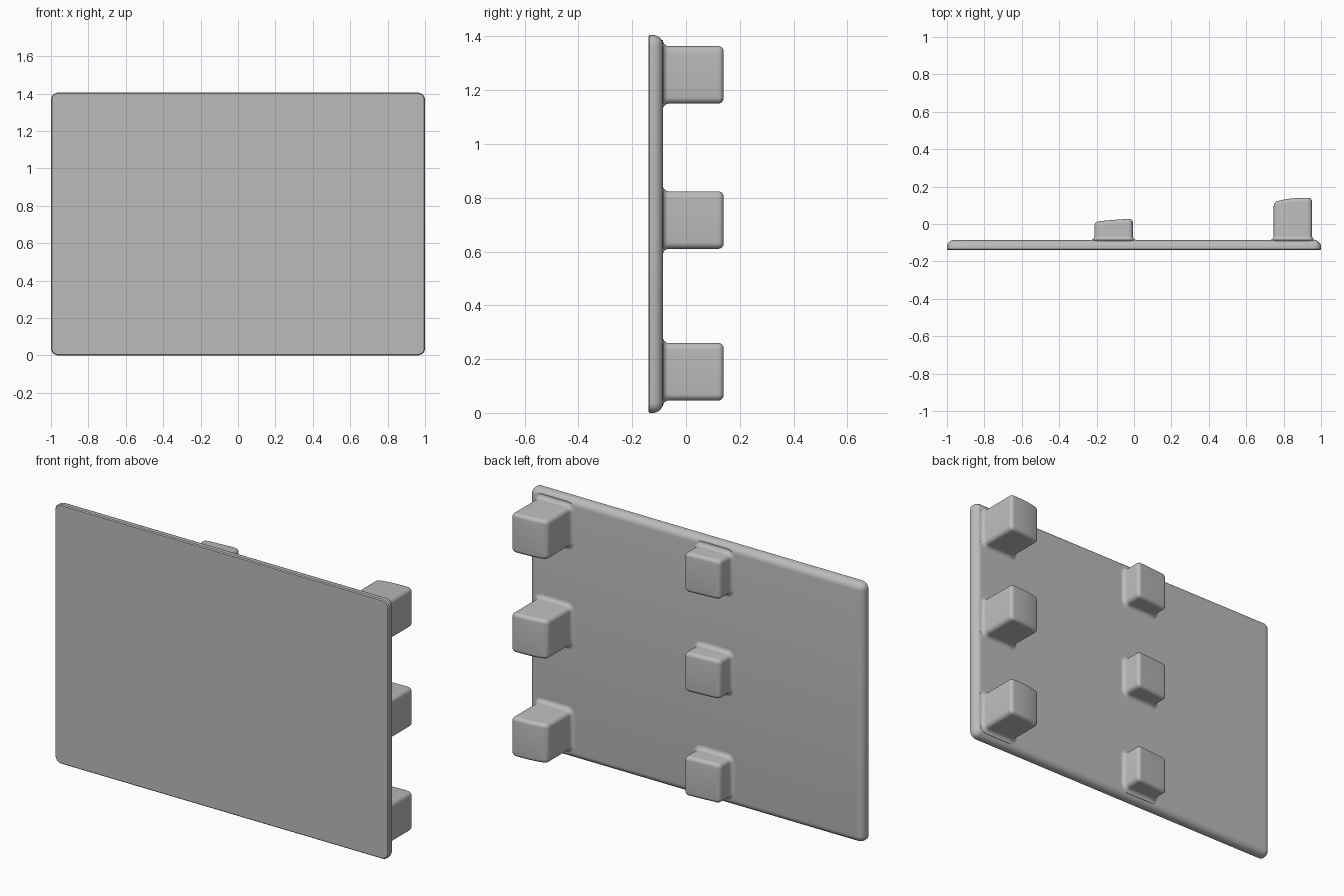
import bpy
import bmesh
from math import sin, cos, pi

cube = bpy.data.objects.get("Cube")
if cube:
    bpy.data.objects.remove(cube)

grey = bpy.data.materials.new("plain grey")
grey.use_nodes = True
colour = (0.5, 0.5, 0.5, 1)
grey.diffuse_color = colour
grey.node_tree.nodes["Principled BSDF"].inputs["Base Color"].default_value = colour

ARC = 6


def loft(name, x0, x1, z0, z1, radius, levels, top=lambda t: 0):
    """Rounded rectangle rings stacked along y; levels are (offset, y, follow top)."""
    bm = bmesh.new()
    mid, half = (z0 + z1) / 2, (z1 - z0) / 2 - radius
    angles = [pi / 2 * i / ARC for i in range(ARC + 1)]
    rings = []
    for offset, y, follow in levels:
        r = radius + offset
        cols = [(x0 + radius - r * cos(a), half + r * sin(a)) for a in angles]
        span = x1 - x0 - 2 * radius
        cols += [(x0 + radius + span * i / 8, half + r) for i in range(1, 8)]
        cols += [(x1 - radius + r * cos(a), half + r * sin(a)) for a in reversed(angles)]
        pts = [(x, mid + h) for x, h in cols] + [(x, mid - h) for x, h in reversed(cols)]
        ring = []
        for x, z in pts:
            t = min(max((x - x0) / (x1 - x0), 0), 1)
            ring.append(bm.verts.new((x, y + follow * top(t), z)))
        rings.append(ring)
    # Walls
    n = len(rings[0])
    for a, b in zip(rings, rings[1:]):
        for i in range(n):
            j = (i + 1) % n
            bm.faces.new((a[i], a[j], b[j], b[i]))
    # End caps as strips, so a curved top stays smooth
    for ring in (rings[0], rings[-1]):
        for i in range(n // 2 - 1):
            bm.faces.new((ring[i], ring[i + 1], ring[n - 2 - i], ring[n - 1 - i]))
    bmesh.ops.remove_doubles(bm, verts=bm.verts, dist=0.00005)
    bmesh.ops.recalc_face_normals(bm, faces=bm.faces)
    mesh = bpy.data.meshes.new(name)
    bm.to_mesh(mesh)
    bm.free()
    mesh.materials.append(grey)
    obj = bpy.data.objects.new(name, mesh)
    bpy.context.collection.objects.link(obj)
    bpy.ops.object.select_all(action="DESELECT")
    obj.select_set(True)
    bpy.context.view_layer.objects.active = obj
    bpy.ops.object.shade_smooth_by_angle(angle=pi / 5)
    return obj


FRONT, BACK = -0.14, -0.086
steps = [pi / 2 * i / 6 for i in range(7)]

# Panel with flat front and rolled back edges
panel = [(-0.005, FRONT, 0), (0, FRONT + 0.005, 0)]
panel += [(-0.036 * (1 - cos(a)), BACK - 0.036 * (1 - sin(a)), 0) for a in steps]
loft("panel", -1, 1, 0, 1.405, 0.038, panel)


def block(name, x0, x1, z, height, drop, power):
    """Block with a flared foot and a rounded, sloping end."""
    foot, edge, size = 0.022, 0.02, 0.214
    levels = [(foot, BACK - 0.005, 0)]
    levels += [(foot * (1 - sin(a)), BACK + foot * (1 - cos(a)), 0) for a in steps]
    levels += [(-edge * (1 - cos(a)), height - edge * (1 - sin(a)), 1) for a in steps]
    loft(name, x0, x1, z, z + size, 0.024, levels,
         lambda t: -drop * (1 - t) ** power)


# Two columns of three blocks on the back
for row, z in zip(("lower", "middle", "upper"), (0.046, 0.61, 1.15)):
    block(row + "_tall_block", 0.747, 0.952, z, 0.14, 0.024, 3)
    block(row + "_short_block", -0.212, -0.006, z, 0.028, 0.016, 1.4)
